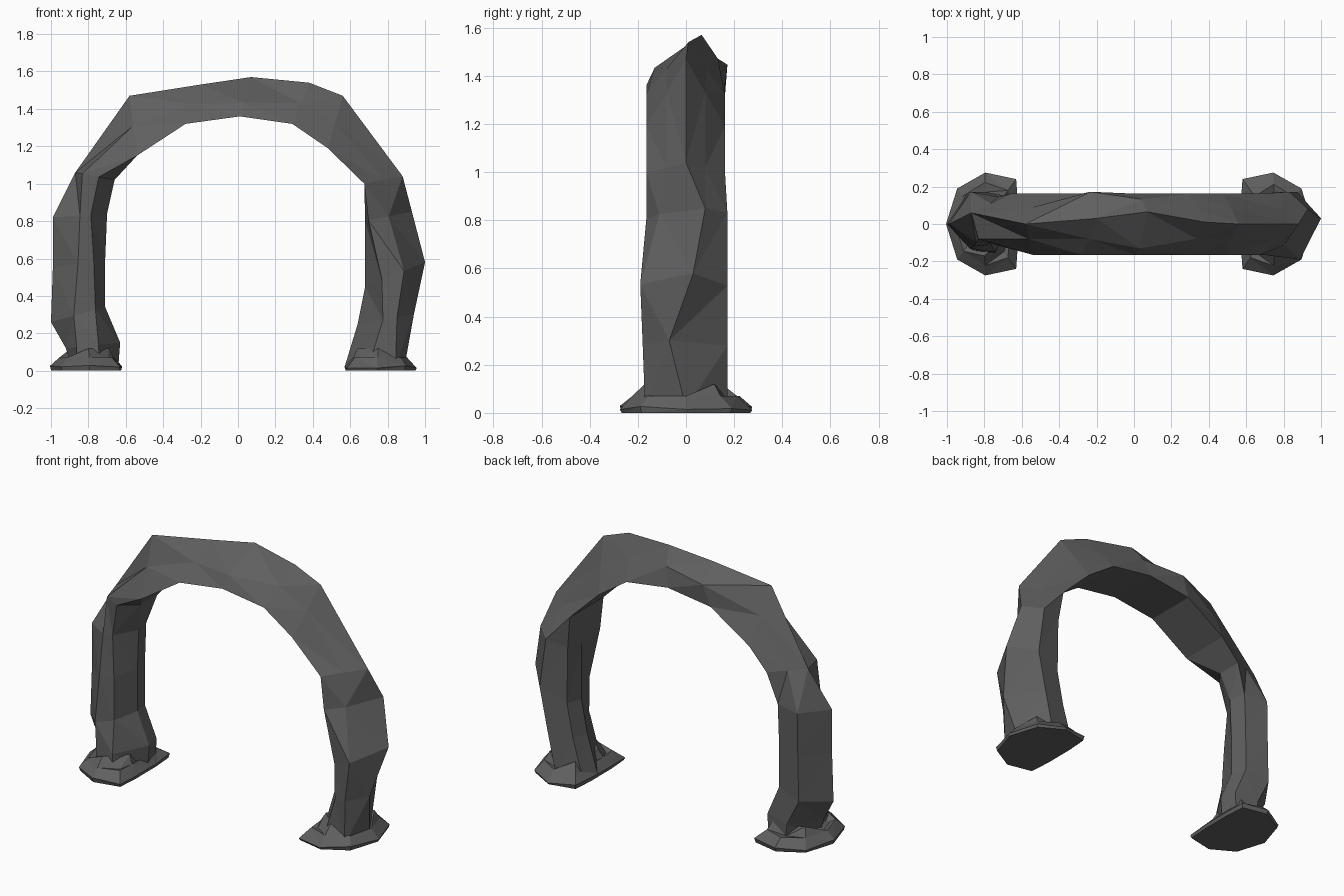
import bpy, bmesh, random
from mathutils import Vector

random.seed(4)
default = bpy.data.objects.get("Cube")
if default:
    bpy.data.objects.remove(default, do_unlink=True)

stone = bpy.data.materials.new("dark grey stone")
stone.use_nodes = True
grey = (0.115, 0.115, 0.115, 1)
stone.diffuse_color = grey
shader = stone.node_tree.nodes["Principled BSDF"]
shader.inputs["Base Color"].default_value = grey
shader.inputs["Roughness"].default_value = 0.9


def make_object(name, rings):
    """Skin a list of closed rings and cap both ends."""
    bm = bmesh.new()
    loops = [[bm.verts.new(p) for p in ring] for ring in rings]
    for low, high in zip(loops, loops[1:]):
        for i in range(len(low)):
            j = (i + 1) % len(low)
            bm.faces.new((low[i], low[j], high[j], high[i]))
    bm.faces.new(loops[0])
    bm.faces.new(loops[-1])
    bmesh.ops.triangulate(bm, faces=bm.faces[:], quad_method='SHORT_EDGE')
    bmesh.ops.recalc_face_normals(bm, faces=bm.faces[:])
    mesh = bpy.data.meshes.new(name)
    bm.to_mesh(mesh)
    bm.free()
    mesh.materials.append(stone)
    mesh.shade_flat()
    obj = bpy.data.objects.new(name, mesh)
    bpy.context.collection.objects.link(obj)
    return obj


# Arch stations: outer ridge (x, z), inner side (x, z), sideways shift of the
# ridge, then (fraction inward, y) of the two front edges
stations = [
    ((-.89, .02), (-.64, .02), -.02, (.1, -.14), (.6, -.16)),
    ((-.92, .12), (-.63, .15), -.02, (.2, -.14), (.6, -.15)),
    ((-1, .26), (-.71, .34), 0, (.42, -.13), (.82, -.11)),
    ((-.99, .55), (-.71, .6), 0, (.48, -.12), (.78, -.1)),
    ((-.99, .82), (-.7, .84), 0, (.5, -.1), (.7, -.09)),
    ((-.87, 1.06), (-.66, 1.02), .06, (.18, -.08), (.6, -.11)),
    ((-.58, 1.47), (-.54, 1.15), 0, (.5, -.08), (1, -.165)),
    ((-.2, 1.53), (-.28, 1.32), .03, (.5, -.08), (1, -.165)),
    ((.07, 1.57), (.01, 1.36), .065, (.65, -.13), (1, -.165)),
    ((.38, 1.54), (.29, 1.32), .01, (.5, -.08), (1, -.165)),
    ((.56, 1.47), (.48, 1.19), 0, (.5, -.08), (1, -.165)),
    ((.88, 1.04), (.675, 1), 0, (.5, -.08), (1, -.165)),
    ((.93, .85), (.68, .8), .08, (.5, -.11), (.93, -.165)),
    ((1, .58), (.68, .45), .03, (.35, -.19), (.72, -.165)),
    ((.94, .3), (.64, .25), -.07, (.3, -.18), (.55, -.17)),
    ((.89, .02), (.57, .02), 0, (.15, -.17), (.6, -.17)),
]


def section(outer, inner, shift, front, front_low):
    """Blunt hexagon in the legs, nearly a triangle in the upper arch."""
    leg = outer[1] < .9
    bulge = 1 if leg else max(0, 1 - abs(outer[0] + .2) / .4)
    chord = (shift + .16) / 2

    def at(t, y):
        x = outer[0] + (inner[0] - outer[0]) * t
        z = outer[1] + (inner[1] - outer[1]) * t
        return Vector((x, y, z))

    return [
        at(0, shift),
        at(*front),
        at(*front_low),
        at(1, .04 if leg else 0),
        at(.92, .145) if leg else at(1, .162),
        at(.5 - .1 * bulge, chord + (.172 - chord) * bulge),
    ]


make_object("stone_arch", [section(*s) for s in stations])

# Flared rubble feet, mirrored left and right
half = [(-.2, 0), (-.14, .19), (.01, .275), (.175, .24), (.185, .1)]
outline = half + [(x, -y) for x, y in reversed(half[1:])]


def foot(name, centre, side):
    base, rim, middle, top = [], [], [], []
    for i, (x, y) in enumerate(outline):
        def point(scale, z):
            return Vector((centre + side * x * scale, y * scale, z))
        base.append(point(.97, 0))
        rim.append(point(1, random.uniform(.01, .03)))
        middle.append(point(random.uniform(.74, .82), .07))
        top.append(point(.62, .12 if i % 2 else .06))
    return make_object(name, [base, rim, middle, top])


foot("left_foot", .755, -1)
foot("right_foot", -.805, 1)
